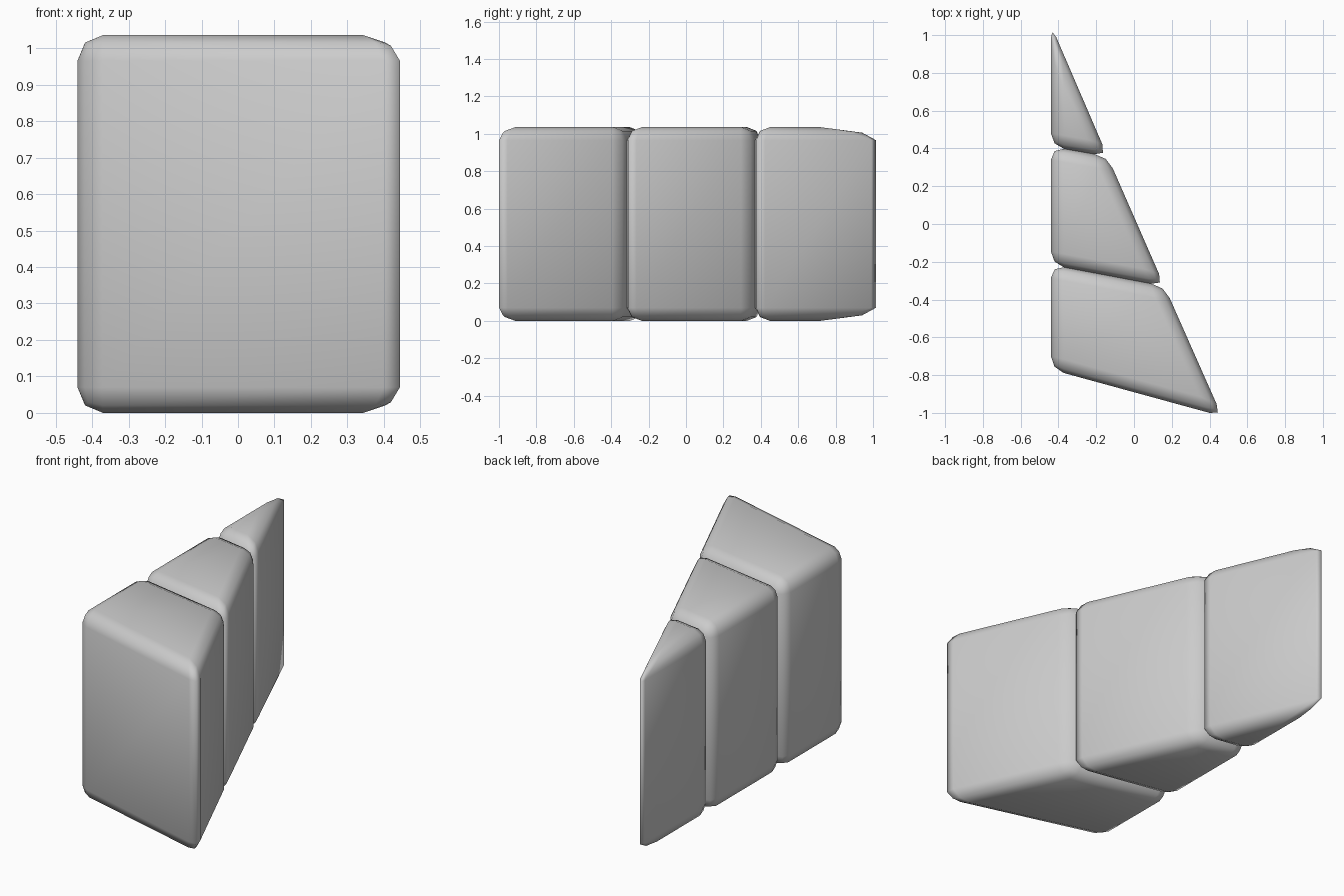
import bpy, bmesh

if "Cube" in bpy.data.objects:
    bpy.data.objects.remove(bpy.data.objects["Cube"])

HEIGHT = 1.036
BEVEL = 0.07


def rounded_block(name, outline):
    """Extrude a plan outline (counter-clockwise) and round every edge."""
    bm = bmesh.new()
    base = bm.faces.new([bm.verts.new((x, y, 0)) for x, y in outline])
    top = bmesh.ops.extrude_face_region(bm, geom=[base], use_keep_orig=True)
    bmesh.ops.translate(bm, vec=(0, 0, HEIGHT),
                        verts=[v for v in top["geom"] if isinstance(v, bmesh.types.BMVert)])
    bmesh.ops.recalc_face_normals(bm, faces=bm.faces)
    mesh = bpy.data.meshes.new(name)
    bm.to_mesh(mesh)
    bm.free()
    obj = bpy.data.objects.new(name, mesh)
    bpy.context.collection.objects.link(obj)
    mod = obj.modifiers.new("rounded_edges", 'BEVEL')
    mod.width = BEVEL
    mod.segments = 2
    mod.limit_method = 'NONE'
    mod.use_clamp_overlap = False
    for p in mesh.polygons:
        p.use_smooth = True
    return obj


# Corners along the straight left side and the slanted right side, front to back
left = [(-0.44, -0.77), (-0.44, -0.216), (-0.44, 0.41)]
right = [(0.466, -1.018), (0.161, -0.329), (-0.14, 0.358)]
apex = (-0.44, 1.055)

# Front and middle blocks share their cut line; the back block ends in a point
rounded_block("front_block", [left[0], right[0], right[1], left[1]])
rounded_block("middle_block", [left[1], right[1], right[2], left[2]])
rounded_block("back_wedge", [left[2], right[2], apex])
